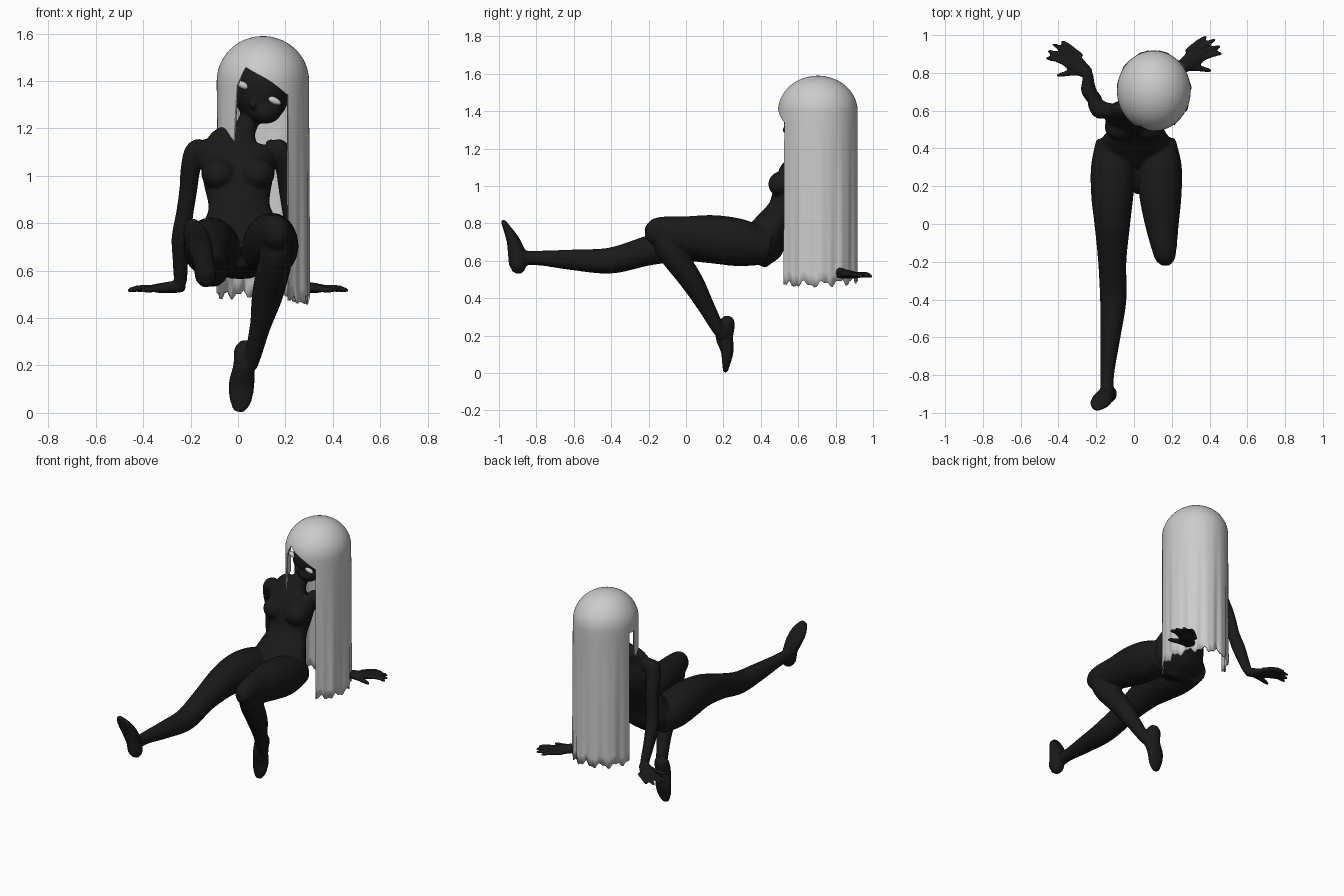
import bpy, bmesh
from math import sin, cos, pi, radians, asin, sqrt
from mathutils import Vector, Matrix


def material(name, rgb):
    m = bpy.data.materials.new(name)
    m.diffuse_color = (*rgb, 1)
    return m


def to_object(bm, name, mat=None):
    bmesh.ops.recalc_face_normals(bm, faces=bm.faces)
    me = bpy.data.meshes.new(name)
    bm.to_mesh(me)
    bm.free()
    for p in me.polygons:
        p.use_smooth = True
    if mat:
        me.materials.append(mat)
    ob = bpy.data.objects.new(name, me)
    bpy.context.collection.objects.link(ob)
    return ob


def spline(p, steps=6):
    """Catmull-Rom through tuples of (x, y, z, side radius, depth radius)."""
    p = [Vector(q) for q in p]
    q = [p[0]] + p + [p[-1]]
    out = []
    for i in range(1, len(q) - 2):
        a, b, c, d = q[i - 1:i + 3]
        for k in range(steps):
            t = k / steps
            out.append(0.5 * (2 * b + (c - a) * t + (2 * a - 5 * b + 4 * c - d) * t * t
                              + (3 * b - a - 3 * c + d) * t ** 3))
    return out + [p[-1]]


def tube(bm, pts, n=20):
    pts = spline(pts)
    pos = [Vector(p[:3]) for p in pts]
    rings = []
    for i, p in enumerate(pts):
        t = (pos[min(i + 1, len(pos) - 1)] - pos[max(i - 1, 0)]).normalized()
        side = (Vector((1, 0, 0)) - t * t.x).normalized()
        depth = t.cross(side)
        rings.append([bm.verts.new(pos[i] + side * p[3] * cos(2 * pi * k / n)
                                   + depth * p[4] * sin(2 * pi * k / n)) for k in range(n)])
    for a, b in zip(rings, rings[1:]):
        for k in range(n):
            bm.faces.new((a[k], a[(k + 1) % n], b[(k + 1) % n], b[k]))
    bm.faces.new(rings[0])
    bm.faces.new(rings[-1])


def ball(bm, c, r, roll=0):
    m = Matrix.Translation(c) @ Matrix.Rotation(roll, 4, 'Y') @ Matrix.Diagonal((*r, 1))
    bmesh.ops.create_uvsphere(bm, u_segments=24, v_segments=16, radius=1, matrix=m)


black = material("black", (0.01, 0.01, 0.01))
white = material("white", (0.9, 0.9, 0.9))
bm = bmesh.new()

# torso and neck, leaning back
tube(bm, [(.01, .36, .59, .09, .07), (.01, .40, .68, .19, .12), (.01, .46, .78, .165, .10),
          (.005, .52, .87, .13, .085), (0, .56, .97, .145, .095), (0, .58, 1.07, .16, .085),
          (0, .60, 1.14, .13, .055), (.02, .62, 1.18, .06, .05), (.04, .64, 1.22, .045, .045),
          (.08, .66, 1.32, .045, .045)], 28)
for s in (-1, 1):
    ball(bm, (s * .08, .515, 1.01), (.075, .075, .07))

# head
ball(bm, (.10, .66, 1.36), (.12, .14, .14))
ball(bm, (.115, .585, 1.275), (.07, .06, .055))
ball(bm, (.065, .535, 1.30), (.015, .02, .02))

# bent leg
tube(bm, [(.12, .44, .67, .10, .09), (.135, .3, .695, .118, .125), (.14, .15, .72, .112, .125),
          (.148, 0, .735, .09, .105), (.16, -.13, .755, .066, .082), (.165, -.19, .752, .05, .06),
          (.165, -.22, .75, .02, .025)])
tube(bm, [(.165, -.16, .76, .045, .04), (.16, -.09, .66, .07, .07), (.125, .025, .5, .066, .062),
          (.095, .1, .37, .045, .047), (.065, .165, .25, .036, .036), (.05, .2, .2, .033, .033)])
tube(bm, [(.03, .225, .305, .02, .02), (.03, .22, .27, .045, .043), (.025, .205, .2, .045, .048),
          (.015, .22, .12, .055, .035), (.01, .215, .05, .046, .022), (0, .21, .005, .022, .012)])

# straight leg
tube(bm, [(-.10, .44, .67, .10, .09), (-.11, .3, .69, .118, .12), (-.115, .15, .705, .112, .12),
          (-.115, 0, .70, .095, .105), (-.115, -.2, .655, .075, .08), (-.11, -.4, .602, .07, .07),
          (-.125, -.6, .605, .053, .056), (-.14, -.78, .615, .037, .04), (-.145, -.89, .615, .035, .04)])
tube(bm, [(-.13, -.91, .535, .02, .02), (-.135, -.9, .57, .045, .045), (-.145, -.905, .64, .045, .048),
          (-.165, -.925, .71, .055, .035), (-.185, -.955, .77, .05, .022), (-.2, -.98, .815, .022, .012)])

# arms and hands, mirrored with a small shift
finger_tips = [(-.465, .885), (-.455, .92), (-.43, .955), (-.385, .97)]
for s, dy in ((1, 0), (-1, .025)):
    def place(pts):
        return [(s * x, y + dy * min(1, max(0, (1.1 - z) * 2)), z, a, b) for x, y, z, a, b in pts]
    tube(bm, place([(-.12, .60, 1.11, .04, .04), (-.175, .605, 1.105, .047, .05),
                    (-.20, .63, 1.03, .042, .047), (-.21, .66, .94, .038, .042),
                    (-.225, .68, .84, .037, .038), (-.24, .71, .74, .04, .04),
                    (-.243, .75, .64, .033, .034), (-.243, .785, .56, .028, .028),
                    (-.25, .80, .525, .02, .02)]))
    tube(bm, place([(-.235, .79, .535, .03, .026), (-.28, .825, .53, .042, .025),
                    (-.335, .868, .525, .05, .019), (-.36, .885, .522, .04, .012)]))
    for i, (x, y) in enumerate(finger_tips):
        bx, by = -.355 + .02 * i, .855 + .017 * i
        tube(bm, place([(bx + .02, by - .02, .525, .014, .014), ((bx + x) / 2, (by + y) / 2, .528, .014, .014),
                        (x + .01, y - .008, .518, .011, .011), (x, y, .516, .005, .005)]), 12)
    tube(bm, place([(-.27, .80, .53, .02, .018), (-.33, .80, .525, .017, .016),
                    (-.39, .79, .518, .013, .012), (-.41, .785, .516, .006, .006)]), 12)

body = to_object(bm, "body", black)
rm = body.modifiers.new("blend", 'REMESH')
rm.mode = 'VOXEL'
rm.voxel_size = .008
rm.use_smooth_shade = True
sm = body.modifiers.new("soften", 'SMOOTH')
sm.factor = .5
sm.iterations = 5

# eyes
for name, c in (("eye_right", (.02, .553, 1.383)), ("eye_left", (.152, .54, 1.318))):
    bm = bmesh.new()
    ball(bm, c, (.032, .016, .015), .45)
    to_object(bm, name, white)

# hair: dome with a hem that changes by angle (0 = +x, 90 = back, 270 = front)
hem_keys = [(-57, .475), (0, .475), (90, .50), (172, .50), (173, 1.36), (187, 1.36), (188, 1.20),
            (225, 1.08), (231, 1.13), (236, 1.38), (247, 1.46), (275, 1.41), (302.9, 1.34)]


def hem(a):
    for (a0, h0), (a1, h1) in zip(hem_keys, hem_keys[1:]):
        if a <= a1:
            return h0 + (h1 - h0) * (a - a0) / (a1 - a0)
    return hem_keys[-1][1]


angles = sorted(set([k[0] for k in hem_keys] + list(range(-56, 303, 3))))
HX, HY, HZ, RX, RY, RZ = .105, .705, 1.40, .195, .213, .19
DOME, DROP = 12, 16
bm = bmesh.new()
columns = []
for a in angles:
    r = radians(a)
    low = hem(a)
    if low < .6:
        low += .014 * sin(13 * r) + .008 * sin(29 * r)
    phi_end = asin((low - HZ) / RZ) if low > HZ else 0
    col = []
    for i in range(DOME + DROP + 1):
        if i <= DOME:
            phi = pi / 2 - .04 - (pi / 2 - .04 - phi_end) * i / DOME
            k, z = cos(phi), HZ + RZ * sin(phi)
        else:
            t = (i - DOME) / DROP
            z0 = HZ + RZ * sin(phi_end)
            z = z0 - max(z0 - low, .002) * t
            fall = max(0, min(1, (HZ - z) / .9))
            k = cos(phi_end) * (1 + fall * (.02 * sin(11 * r) + .012 * sin(23 * r)))
        col.append(bm.verts.new((HX + RX * k * cos(r), HY + RY * k * sin(r), z)))
    columns.append(col)
for j, c in enumerate(columns):
    d = columns[(j + 1) % len(columns)]
    for i in range(DOME + DROP):
        bm.faces.new((c[i], c[i + 1], d[i + 1], d[i]))
bm.faces.new([c[0] for c in columns])
hair = to_object(bm, "hair")
so = hair.modifiers.new("thickness", 'SOLIDIFY')
so.thickness = .008
so.offset = -1
